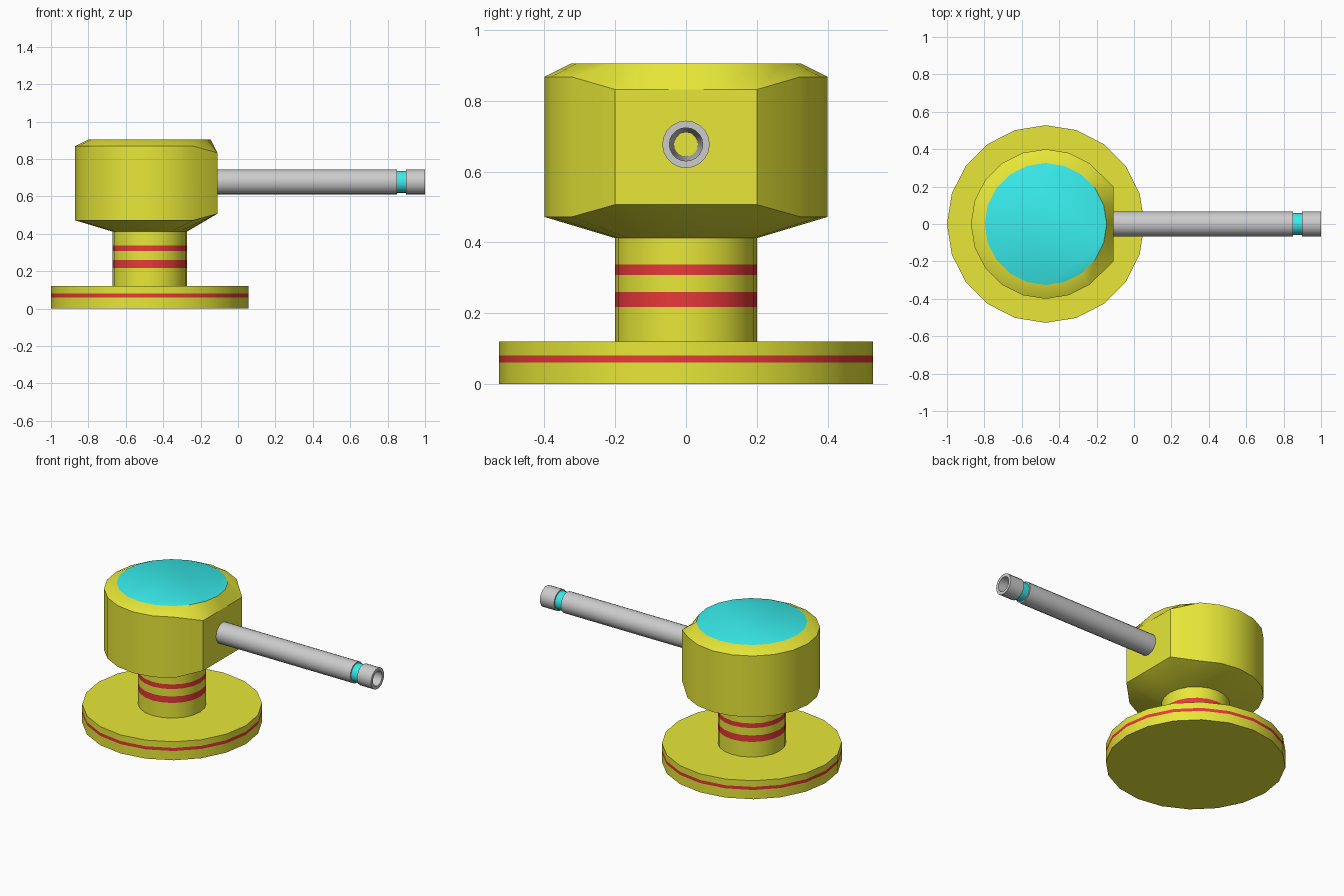
import bpy, bmesh, math

if "Cube" in bpy.data.objects:
    bpy.data.objects.remove(bpy.data.objects["Cube"])

N = 20
CX = -0.472      # pedestal axis
BZ = 0.677       # barrel axis height


def material(name, rgb):
    m = bpy.data.materials.new(name)
    m.diffuse_color = (*rgb, 1)
    m.use_nodes = True
    m.node_tree.nodes["Principled BSDF"].inputs["Base Color"].default_value = m.diffuse_color
    return m


YELLOW = material("yellow", (0.80, 0.80, 0.04))
RED = material("red", (0.80, 0.04, 0.04))
CYAN = material("cyan", (0.04, 0.84, 0.84))


def ring_z(r, z):
    return [(CX + r * math.cos(2 * math.pi * i / N), r * math.sin(2 * math.pi * i / N), z)
            for i in range(N)]


def ring_x(r, x):
    return [(x, r * math.cos(2 * math.pi * i / N), BZ + r * math.sin(2 * math.pi * i / N))
            for i in range(N)]


def head_ring(r, z, flat_z):
    # round ring whose five front vertices are pulled onto the flat barrel mount
    pts = ring_z(r, z)
    for k in range(-2, 3):
        pts[k % N] = (CX + 0.362, 0.1 * k, flat_z)
    return pts


def loft(name, rings, mats=(), bands=(), bottom=False, top=None, closed=False):
    """Skin rings; bands lists indices of spans using material 1, top is the cap's material."""
    bm = bmesh.new()
    loops = [[bm.verts.new(p) for p in r] for r in rings]
    if closed:
        loops.append(loops[0])
    for s, (a, b) in enumerate(zip(loops, loops[1:])):
        for i in range(N):
            j = (i + 1) % N
            f = bm.faces.new((a[i], a[j], b[j], b[i]))
            f.material_index = 1 if s in bands else 0
    if bottom:
        bm.faces.new(loops[0][::-1])
    if top is not None:
        bm.faces.new(loops[-1]).material_index = top
    bmesh.ops.recalc_face_normals(bm, faces=bm.faces) if (closed or bottom) else None
    me = bpy.data.meshes.new(name)
    bm.to_mesh(me)
    bm.free()
    for m in mats:
        me.materials.append(m)
    ob = bpy.data.objects.new(name, me)
    bpy.context.collection.objects.link(ob)
    bpy.ops.object.select_all(action='DESELECT')
    ob.select_set(True)
    bpy.context.view_layer.objects.active = ob
    bpy.ops.object.shade_smooth_by_angle(angle=math.radians(30))
    return ob


# Round foot with one red stripe
loft("base", [ring_z(0.528, z) for z in (0, 0.06, 0.08, 0.12)],
     (YELLOW, RED), bands=(1,), bottom=True, top=0)

# Neck with two red stripes
loft("neck", [ring_z(0.2, z) for z in (0.12, 0.218, 0.26, 0.308, 0.338, 0.412)],
     (YELLOW, RED), bands=(1, 3))

# Chamfered head with flat barrel mount and cyan top
loft("head", [ring_z(0.2, 0.412), head_ring(0.4, 0.472, 0.507),
              head_ring(0.4, 0.868, 0.832), ring_z(0.326, 0.905)],
     (YELLOW, CYAN), bottom=True, top=1)

# Hollow barrel with a groove near the muzzle and a tapering bore
loft("barrel", [ring_x(r, x) for r, x in (
    (0.034, -0.11), (0.067, -0.11), (0.067, 0.851), (0.058, 0.851),
    (0.058, 0.899), (0.067, 0.899), (0.067, 1.0), (0.047, 1.0))], closed=True)

# Cyan band lying in the groove
loft("barrel_band", [ring_x(0.0585, 0.851), ring_x(0.0585, 0.899)], (CYAN,))
